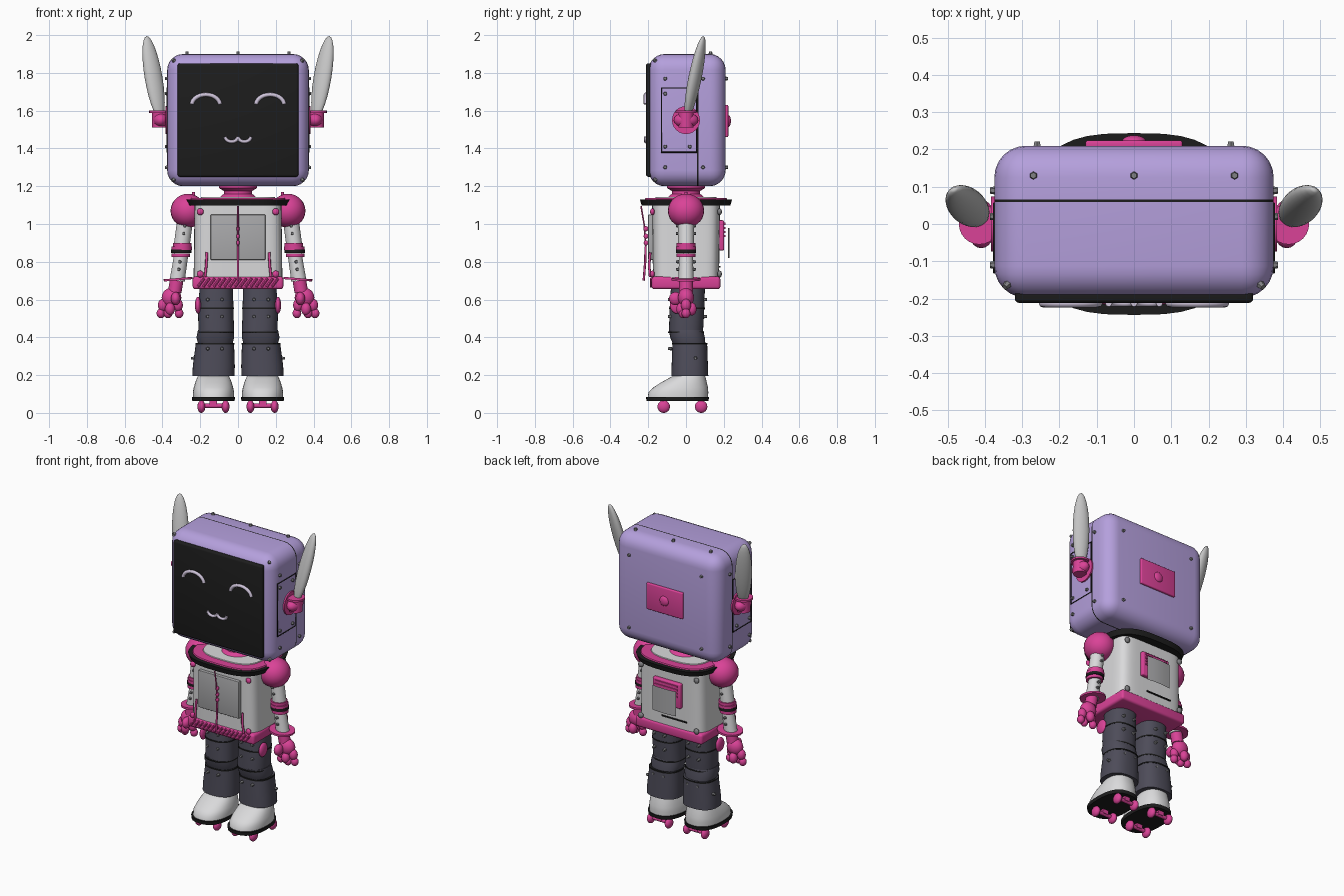
import bpy, bmesh, math
from mathutils import Vector, Matrix

if "Cube" in bpy.data.objects:
    bpy.data.objects.remove(bpy.data.objects["Cube"], do_unlink=True)


def material(name, r, g, b):
    m = bpy.data.materials.new(name)
    m.use_nodes = True
    m.diffuse_color = (r, g, b, 1)
    m.node_tree.nodes["Principled BSDF"].inputs["Base Color"].default_value = (r, g, b, 1)
    return m


LAVENDER = material("lavender", .46, .35, .72)
PINK = material("pink", .70, .055, .31)
WHITE = material("white", .70, .70, .71)
EAR = material("light grey", .56, .56, .56)
PANEL = material("mid grey", .40, .40, .41)
SLATE = material("slate", .075, .072, .10)
BLACK = material("black", .012, .012, .012)
STEEL = material("steel", .22, .22, .23)
GLOW = material("pale lilac", .62, .55, .70)


def finish(name, bm, *mats):
    bmesh.ops.recalc_face_normals(bm, faces=bm.faces[:])
    mesh = bpy.data.meshes.new(name)
    bm.to_mesh(mesh)
    bm.free()
    for m in mats:
        mesh.materials.append(m)
    ob = bpy.data.objects.new(name, mesh)
    bpy.context.collection.objects.link(ob)
    bpy.ops.object.select_all(action='DESELECT')
    ob.select_set(True)
    bpy.context.view_layer.objects.active = ob
    bpy.ops.object.shade_smooth_by_angle(angle=math.radians(40))
    return ob


def box_mesh(lo, hi, bevel=0, segments=3):
    lo, hi = Vector(lo), Vector(hi)
    bm = bmesh.new()
    bmesh.ops.create_cube(bm, size=1)
    bmesh.ops.scale(bm, vec=hi - lo, verts=bm.verts)
    bmesh.ops.translate(bm, vec=(lo + hi) / 2, verts=bm.verts)
    if bevel:
        bmesh.ops.bevel(bm, geom=bm.edges[:], offset=bevel, segments=segments,
                        profile=0.5, affect='EDGES')
    return bm


def box(name, lo, hi, mat, bevel=0):
    return finish(name, box_mesh(lo, hi, bevel), mat)


def ball(name, loc, radii, mat, rot=None):
    bm = bmesh.new()
    bmesh.ops.create_uvsphere(bm, u_segments=24, v_segments=14, radius=1)
    m = Matrix.Translation(loc) @ (rot or Matrix()) @ Matrix.Diagonal((*radii, 1))
    bmesh.ops.transform(bm, matrix=m, verts=bm.verts)
    return finish(name, bm, mat)


def rod(name, a, b, r1, mat, r2=None, sides=24):
    a, b = Vector(a), Vector(b)
    bm = bmesh.new()
    bmesh.ops.create_cone(bm, cap_ends=True, segments=sides, radius1=r1,
                          radius2=r1 if r2 is None else r2, depth=(b - a).length)
    turn = Vector((0, 0, 1)).rotation_difference(b - a).to_matrix().to_4x4()
    bmesh.ops.transform(bm, matrix=Matrix.Translation((a + b) / 2) @ turn, verts=bm.verts)
    return finish(name, bm, mat)


def bolt(name, loc, out, mat=STEEL, r=.012):
    loc, out = Vector(loc), Vector(out).normalized()
    return rod(name, loc - out * .008, loc + out * .012, r, mat, r * .7, sides=6)


def loft(name, rings, mat, power=2, n=40):
    """Stack of superellipse rings: (z, centre x, centre y, half width, half depth)."""
    bm = bmesh.new()
    loops = []
    for z, cx, cy, rx, ry in rings:
        loop = []
        for i in range(n):
            c, s = math.cos(math.tau * i / n), math.sin(math.tau * i / n)
            x = math.copysign(abs(c) ** (2 / power), c)
            y = math.copysign(abs(s) ** (2 / power), s)
            loop.append(bm.verts.new((cx + rx * x, cy + ry * y, z)))
        loops.append(loop)
    for p, q in zip(loops, loops[1:]):
        for i in range(n):
            bm.faces.new((p[i], p[(i + 1) % n], q[(i + 1) % n], q[i]))
    bm.faces.new(loops[0])
    bm.faces.new(loops[-1])
    return finish(name, bm, mat)


def tube(name, points, r, mat, cyclic=False):
    cu = bpy.data.curves.new(name, 'CURVE')
    cu.dimensions = '3D'
    cu.bevel_depth, cu.bevel_resolution, cu.use_fill_caps = r, 2, True
    sp = cu.splines.new('POLY')
    sp.points.add(len(points) - 1)
    for p, co in zip(sp.points, points):
        p.co = (*co, 1)
    sp.use_cyclic_u = cyclic
    cu.materials.append(mat)
    ob = bpy.data.objects.new(name, cu)
    bpy.context.collection.objects.link(ob)


def arc(cx, cz, rx, rz, a0, a1, y, n=14):
    angles = [math.radians(a0 + (a1 - a0) * i / n) for i in range(n + 1)]
    return [(cx + rx * math.cos(a), y, cz + rz * math.sin(a)) for a in angles]


# Head shell with a dark seam band around it
bm = box_mesh((-.375, -.198, 1.2), (.375, .21, 1.9), .085, 6)
for y in (.059, .066):
    bmesh.ops.bisect_plane(bm, geom=bm.verts[:] + bm.edges[:] + bm.faces[:],
                           plane_co=(0, y, 0), plane_no=(0, 1, 0))
for f in bm.faces:
    f.material_index = int(.059 < f.calc_center_median().y < .066)
finish("head", bm, LAVENDER, BLACK)

# Screen face
box("screen", (-.32, -.212, 1.25), (.32, -.15, 1.85), BLACK, .012)
for s in (1, -1):
    tube("eye", arc(s * .17, 1.63, .075, .055, 5, 175, -.213), .011, GLOW)
    tube("mouth", arc(s * .034, 1.462, .034, .026, 180, 360, -.213), .009, GLOW)

# Rear head hatch
box("head_hatch", (-.13, .2, 1.46), (.13, .224, 1.63), PINK, .006)
ball("hatch_button", (0, .222, 1.545), (.032, .016, .032), PINK)

# Head bolts, side panels and ears
for x in (-.27, 0, .27):
    bolt("top_bolt", (x, .13, 1.9), (0, 0, 1))
for s in (1, -1):
    for z in (1.3, 1.77):
        bolt("back_bolt", (s * .26, .21, z), (0, 1, 0))
        for y in (-.11, .09):
            bolt("side_bolt", (s * .375, y, z), (s, 0, 0))
    for z, up in ((1.235, -1), (1.865, 1)):
        bolt("corner_bolt", (s * .34, -.163, z), (s, -1, up))
    x = s * .375
    tube("side_panel_outline", [(x, -.13, 1.38), (x, .055, 1.38), (x, .055, 1.72), (x, -.13, 1.72)],
         .004, BLACK, True)
    for y in (-.11, .02):
        for z in (1.41, 1.69):
            bolt("panel_bolt", (x, y, z), (s, 0, 0))
    rod("ear_disc", (s * .36, 0, 1.55), (s * .384, 0, 1.55), .074, PINK)
    rod("ear_socket", (s * .415, 0, 1.51), (s * .415, 0, 1.595), .04, PINK)
    ball("ear_socket_dome", (s * .41, 0, 1.55), (.04, .065, .04), PINK)
    rod("ear_flange", (s * .415, 0, 1.588), (s * .415, 0, 1.6), .055, PINK)
    axis = Vector((s * .07, .085, .42))
    ear_turn = Vector((0, 0, 1)).rotation_difference(axis).to_matrix().to_4x4()
    twist = Matrix.Rotation(-s * .45, 4, 'Z')
    ball("ear", (s * .447, .048, 1.775), (.05, .031, .227), EAR, ear_turn @ twist)

# Neck and collar
loft("neck", [(1.13, 0, 0, .11, .11), (1.16, 0, 0, .075, .075), (1.175, 0, 0, .075, .075),
              (1.19, 0, 0, .1, .1), (1.21, 0, 0, .1, .1)], PINK)
loft("collar_band", [(1.098, 0, 0, .262, .235), (1.13, 0, 0, .275, .244)], BLACK, 3)
loft("collar_rim", [(1.125, 0, 0, .255, .22), (1.137, 0, 0, .25, .215)], PINK, 3)
loft("collar_top", [(1.13, 0, 0, .2, .165), (1.142, 0, 0, .195, .16)], WHITE, 3)

# Torso and belt
loft("torso", [(.71, 0, 0, .235, .175), (1.1, 0, 0, .23, .18)], WHITE, 6, 64)
box("belt", (-.24, -.182, .655), (.24, .182, .722), PINK, .015)
for i in range(15):
    x = -.196 + .028 * i
    rod("belt_rib", (x - .017, -.184, .667), (x + .017, -.184, .712), .007, PINK, sides=8)

# Chest panel and trim
box("chest_panel", (-.145, -.2, .81), (.145, -.17, 1.05), PANEL, .004)
tube("chest_strip_upper", [(0, -.238, 1.095), (0, -.222, 1.0), (0, -.214, .88)], .004, PINK)
tube("chest_strip_lower", [(0, -.214, .88), (0, -.216, .8), (0, -.224, .7)], .006, PINK)
for z in (.9, .935, .975):
    ball("chest_button", (0, -.212, z), (.009, .012, .014), PINK)
for s in (1, -1):
    tube("chest_rail", [(s * .165, -.19, .85), (s * .168, -.195, .78), (s * .175, -.19, .72)], .007, PINK)
    for z in (.735, 1.065):
        for y in (-.178, .178):
            ball("torso_rivet", (s * .2, y, z), (.018, .012, .018), PINK if y < 0 else STEEL)

# Back pack
box("vent_box", (-.1, .17, .86), (.1, .202, 1.02), PINK, .008)
for i in range(4):
    z = .93 + .022 * i
    box("vent_slat", (-.08, .2, z), (.08, .208, z + .011), PINK)
plate = [(x, .24 - x * x) for x in (-.085, -.04, 0, .04, .085)]
bm = bmesh.new()
low, high = ([bm.verts.new((x, y - abs(z - .9) * .12, z)) for x, y in plate] for z in (.82, .98))
for i in range(len(plate) - 1):
    bm.faces.new((low[i], low[i + 1], high[i + 1], high[i]))
bmesh.ops.solidify(bm, geom=bm.faces[:], thickness=.006)
finish("back_plate", bm, PANEL)
box("back_slot", (-.13, .17, .77), (.05, .182, .778), BLACK)

for s in (1, -1):
    # Arm
    ball("shoulder", (s * .265, 0, 1.07), (.092, .096, .09), PINK)
    rod("shoulder_pin", (s * .235, 0, 1.1), (s * .235, 0, 1.17), .008, PINK)
    rod("upper_arm", (s * .28, 0, 1.02), (s * .3, 0, .87), .042, WHITE)
    for z, r, mat in ((.89, .05, PINK), (.872, .054, PINK), (.855, .054, BLACK), (.835, .05, PINK)):
        x = s * (.42 - .14 * z)
        rod("elbow_ring", (x, 0, z - .009), (x, 0, z + .009), r, mat)
    rod("forearm", (s * .3, 0, .84), (s * .322, 0, .7), .037, WHITE, .04)
    for z in (.76, .8, .95, .99):
        for y in (-.04, .04):
            bolt("arm_bolt", (s * (.42 - .14 * z), y, z), (0, y, 0), r=.01)
    rod("cuff", (s * .316, 0, .702), (s * .317, 0, .714), .077, PINK)
    rod("wrist", (s * .325, 0, .7), (s * .335, 0, .64), .036, PINK)
    ball("palm", (s * .352, 0, .61), (.052, .042, .052), PINK)
    for x, y, z in ((.398, 0, .57), (.36, -.025, .55), (.36, .03, .55), (.318, -.01, .57)):
        ball("knuckle", (s * x, y, z), (.026, .026, .034), PINK)
    for x, y in ((.408, 0), (.37, -.015), (.312, -.005)):
        ball("fingertip", (s * x, y, .527), (.023, .023, .026), PINK)
    ball("thumb", (s * .33, -.055, .605), (.025, .035, .035), PINK)

    # Leg
    loft("thigh", [(.43, s * .115, .0, .094, .09), (.55, s * .118, .005, .094, .092),
                   (.66, s * .115, .01, .088, .09)], SLATE, 2.4)
    loft("knee", [(.36, s * .12, .018, .09, .085), (.4, s * .12, .008, .1, .092),
                  (.44, s * .118, .0, .094, .09)], SLATE, 2.4)
    loft("calf", [(.195, s * .13, .02, .112, .098), (.25, s * .128, .02, .111, .096),
                  (.37, s * .122, .02, .101, .092)], SLATE, 2.4)
    for z, x, y, r in ((.555, .118, .005, .096), (.428, .117, 0, .096), (.366, .122, .02, .103)):
        loft("leg_seam", [(z - .004, s * x, y, r, .095), (z + .004, s * x, y, r, .095)], BLACK, 2.4)
    for z in (.34, .51, .6):
        for x in (.085, .16):
            bolt("leg_bolt", (s * x, -.083, z), (0, -1, 0), r=.01)
            bolt("leg_bolt", (s * x, .1, z), (0, 1, 0), r=.01)
    bolt("calf_bolt", (s * .236, .05, .29), (s, 0, 0), r=.01)
    ball("hip_disc", (s * .212, -.045, .57), (.016, .04, .045), PINK)

    # Boot and wheels
    loft("boot", [(.08, s * .13, -.043, .108, .16), (.11, s * .13, -.04, .109, .158),
                  (.135, s * .13, -.028, .104, .144), (.16, s * .13, -.012, .097, .122),
                  (.18, s * .13, .004, .089, .102), (.2, s * .13, .02, .08, .08)], WHITE, 2.3)
    loft("sole", [(.062, s * .13, -.045, .112, .164), (.084, s * .13, -.045, .114, .167)], BLACK, 2.5)
    for y in (-.118, .08):
        rod("axle", (s * .075, y, .038), (s * .185, y, .038), .012, PINK)
        box("axle_mount", (s * .13 - .02, y - .015, .035), (s * .13 + .02, y + .015, .07), PINK)
        for x in (.066, .194):
            ball("wheel", (s * x, y, .033), (.021, .033, .033), PINK)
